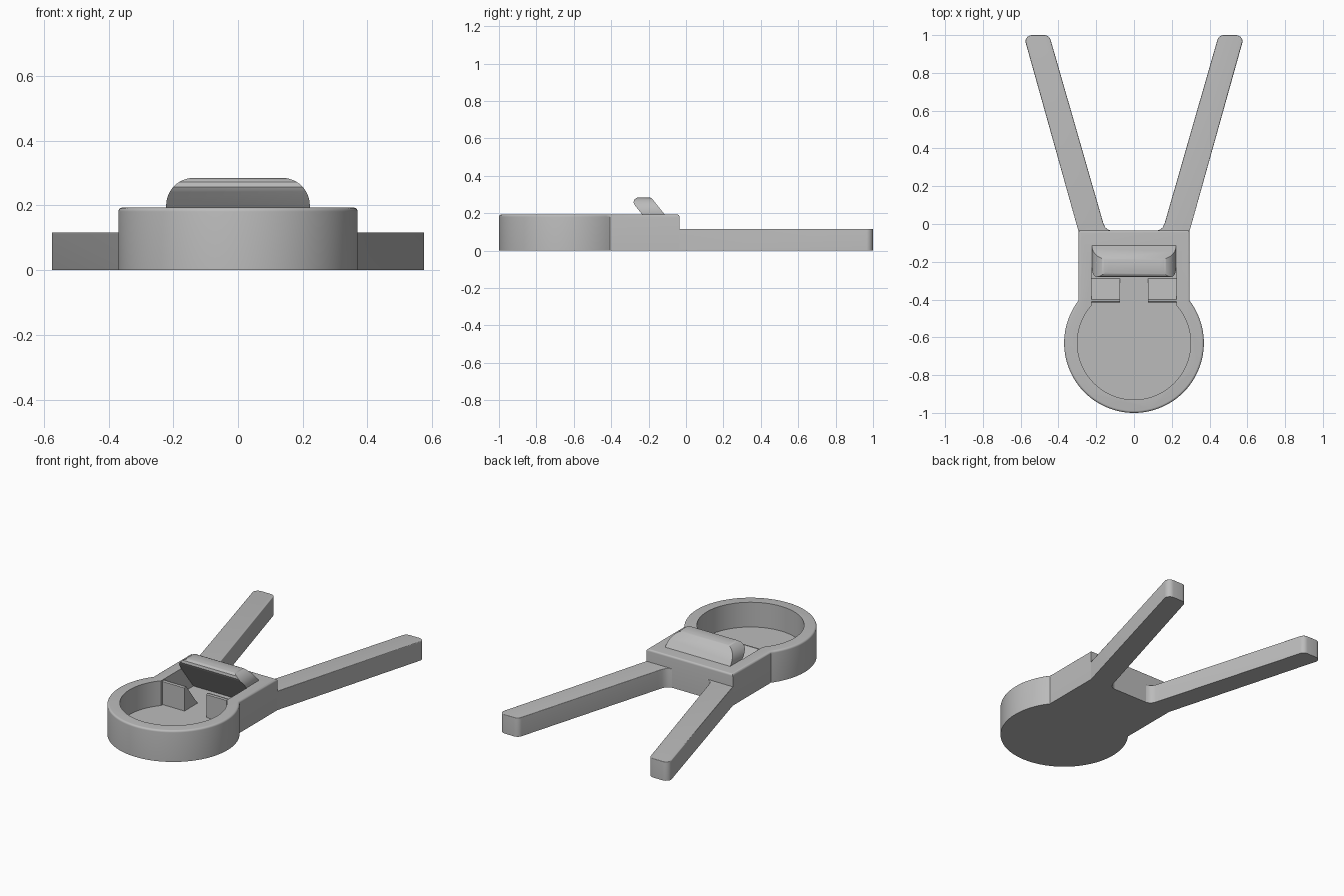
import bpy, bmesh
from math import cos, sin, radians, sqrt, atan2, degrees
from mathutils import Vector

cube = bpy.data.objects.get("Cube")
if cube:
    bpy.data.objects.remove(cube, do_unlink=True)

mat = bpy.data.materials.new("plain_grey")
mat.use_nodes = True
mat.diffuse_color = (0.5, 0.5, 0.5, 1)
mat.node_tree.nodes["Principled BSDF"].inputs["Base Color"].default_value = (0.5, 0.5, 0.5, 1)

AXES = {"x": lambda a, b, h: (h, a, b),
        "y": lambda a, b, h: (a, h, b),
        "z": lambda a, b, h: (a, b, h)}


def arc(cx, cy, r, start, end, n):
    angles = [radians(start + (end - start) * i / n) for i in range(n + 1)]
    return [(cx + r * cos(a), cy + r * sin(a)) for a in angles]


def prism(name, outline, axis, low, high, round_top=0, round_from=-9):
    """Extrude an outline along an axis, rounding its upper rim if asked."""
    bm = bmesh.new()
    rings = [[bm.verts.new(AXES[axis](a, b, h)) for a, b in outline] for h in (low, high)]
    for ring in rings:
        bm.faces.new(ring)
    n = len(outline)
    for i in range(n):
        j = (i + 1) % n
        bm.faces.new((rings[0][i], rings[0][j], rings[1][j], rings[1][i]))
    bmesh.ops.recalc_face_normals(bm, faces=bm.faces)
    if round_top:
        rim = [e for e in bm.edges
               if all(v.co.z > high - 0.001 for v in e.verts)
               and max(v.co.y for v in e.verts) > round_from]
        bmesh.ops.bevel(bm, geom=rim, offset=round_top, segments=5,
                        profile=0.5, affect='EDGES', clamp_overlap=True)
    mesh = bpy.data.meshes.new(name)
    bm.to_mesh(mesh)
    bm.free()
    mesh.materials.append(mat)
    obj = bpy.data.objects.new(name, mesh)
    bpy.context.collection.objects.link(obj)
    return obj


def activate(obj):
    bpy.ops.object.select_all(action='DESELECT')
    obj.select_set(True)
    bpy.context.view_layer.objects.active = obj


def combine(obj, other, operation):
    """Apply a boolean and discard the helper solid."""
    mod = obj.modifiers.new("boolean", 'BOOLEAN')
    mod.operation, mod.object, mod.solver = operation, other, 'EXACT'
    activate(obj)
    bpy.ops.object.modifier_apply(modifier=mod.name)
    bpy.data.objects.remove(other, do_unlink=True)


HEIGHT, FLOOR, BACK = 0.193, 0.04, -0.035
RING_Y, RING_R, HALF_W = -0.63, 0.37, 0.295
parts = []

# Body: round cup joined to a square block
join = degrees(atan2(sqrt(RING_R**2 - HALF_W**2), HALF_W))
outline = arc(0, RING_Y, RING_R, 180 - join, 360 + join, 72)
outline += [(HALF_W, BACK), (-HALF_W, BACK)]
body = prism("body", outline, "z", 0, HEIGHT, 0.012)
parts.append(body)

# Round pocket, and a slot whose back wall leans forward
cup = prism("cup_cutter", arc(0, RING_Y, 0.3, 0, 355, 71), "z", FLOOR, 0.4)
combine(body, cup, 'DIFFERENCE')
slot_profile = [(RING_Y, FLOOR), (-0.115, FLOOR), (-0.234, HEIGHT), (-0.234, 0.4), (RING_Y, 0.4)]
slot = prism("slot_cutter", slot_profile, "x", -0.224, 0.224)
combine(body, slot, 'DIFFERENCE')

# Leaning tab: slanted side profile trimmed to rounded upper corners
tab_profile = [(-0.23, 0.188), (-0.274, 0.243), (-0.281, 0.257), (-0.277, 0.272), (-0.265, 0.282),
               (-0.25, 0.285), (-0.195, 0.285), (-0.183, 0.28), (-0.11, 0.188)]
tab = prism("leaning_tab", tab_profile, "x", -0.222, 0.222)
trim = arc(0.137, 0.2, 0.085, 0, 90, 12) + arc(-0.137, 0.2, 0.085, 90, 180, 12)
trim += [(-0.222, 0.15), (0.222, 0.15)]
combine(tab, prism("tab_trim", trim, "y", -0.5, 0), 'INTERSECT')
parts.append(tab)

# Wedge stops and splayed legs on both sides
leg_outline = [(HALF_W, -0.05), (HALF_W, BACK)] + arc(0.54, 0.965, 0.035, 0, 90, 6)
leg_outline += arc(0.475, 0.965, 0.035, 90, 165, 6)
leg_outline += [(0.17, 0.03), (0.162, 0.003), (0.152, -0.018), (0.137, -0.03), (0.12, BACK), (0.12, -0.05)]
wedge_profile = [(-0.415, FLOOR - 0.01), (-0.415, 0.182), (-0.409, 0.188), (-0.401, 0.188), (-0.28, FLOOR - 0.01)]
for side, label in ((1, "left"), (-1, "right")):
    parts.append(prism(label + "_wedge", wedge_profile, "x", side * 0.075, side * 0.226))
    mirrored = [(side * x, y) for x, y in leg_outline]
    parts.append(prism(label + "_leg", mirrored, "z", 0, 0.117, 0.028, BACK + 0.001))

# Smooth curves, crisp corners
for obj in parts:
    activate(obj)
    bpy.ops.object.shade_smooth_by_angle(angle=radians(32))
